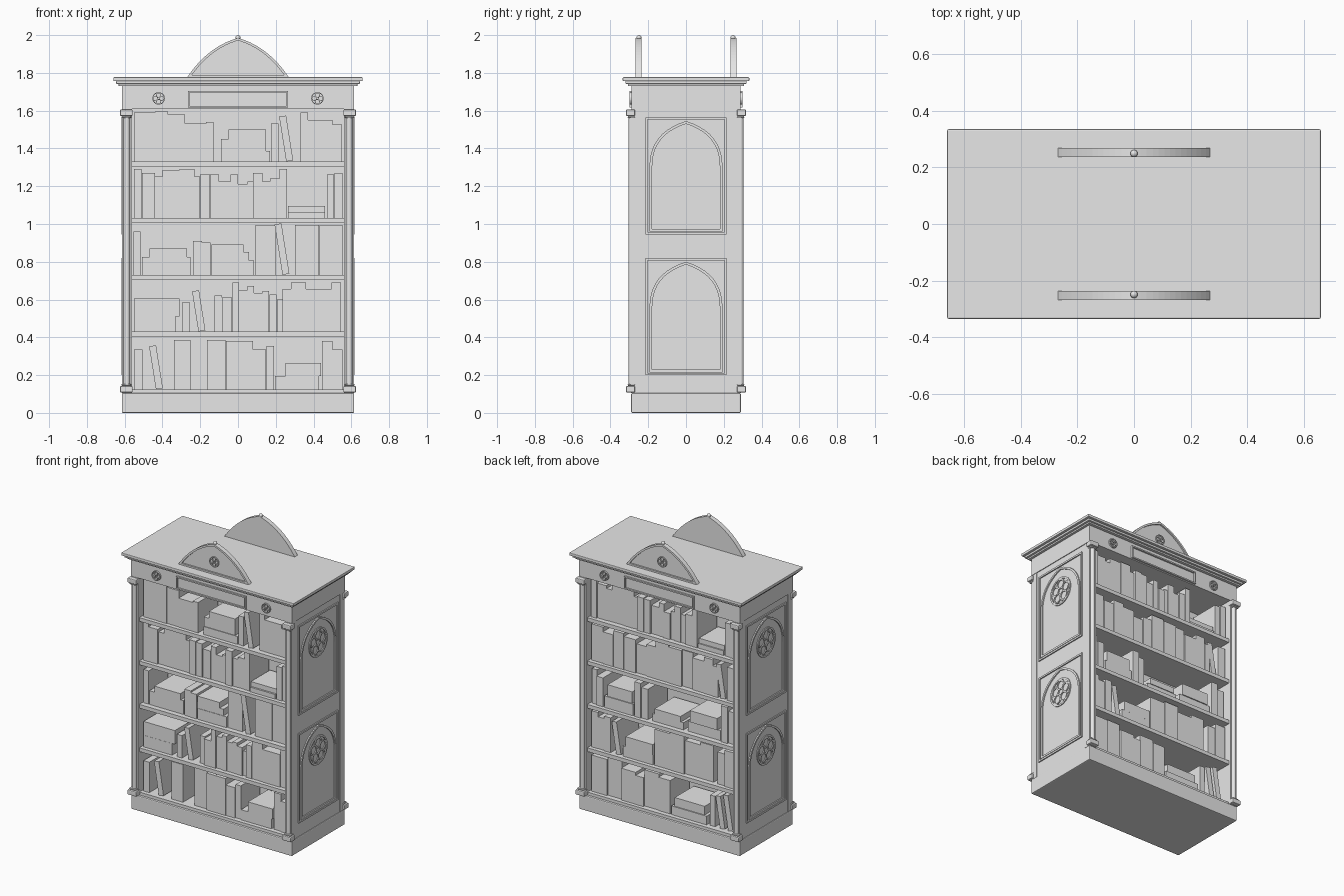
import bpy, bmesh, math, random
from mathutils import Matrix, Vector

if "Cube" in bpy.data.objects:
    bpy.data.objects.remove(bpy.data.objects["Cube"])

random.seed(4)
grey = bpy.data.materials.new("stone_grey")
grey.diffuse_color = (0.8, 0.8, 0.8, 1)
grey.use_nodes = True
grey.node_tree.nodes["Principled BSDF"].inputs["Base Color"].default_value = grey.diffuse_color

FRONT = Matrix.Identity(4)
BACK = Matrix.Rotation(math.pi, 4, 'Z')
RIGHT = Matrix.Rotation(math.pi / 2, 4, 'Z')
LEFT = Matrix.Rotation(-math.pi / 2, 4, 'Z')


def finish(name, bm, turn=FRONT, smooth=False, bevel=0):
    bmesh.ops.recalc_face_normals(bm, faces=bm.faces)
    bm.transform(turn)
    me = bpy.data.meshes.new(name)
    bm.to_mesh(me)
    bm.free()
    me.materials.append(grey)
    ob = bpy.data.objects.new(name, me)
    bpy.context.collection.objects.link(ob)
    if bevel:
        m = ob.modifiers.new("soft_edge", 'BEVEL')
        m.width, m.segments = bevel, 2
    if smooth:
        bpy.ops.object.select_all(action='DESELECT')
        ob.select_set(True)
        bpy.context.view_layer.objects.active = ob
        bpy.ops.object.shade_smooth_by_angle(angle=math.radians(35))
    return ob


def box(bm, x0, x1, y0, y1, z0, z1, tilt=0):
    """Box by its limits; tilt leans it to the left about its lower left corner."""
    size = Matrix.Diagonal((x1 - x0, y1 - y0, z1 - z0, 1))
    mid = Matrix.Translation(((x1 - x0) / 2, (y0 + y1) / 2, (z1 - z0) / 2))
    place = Matrix.Translation((x0, 0, z0)) @ Matrix.Rotation(-tilt, 4, 'Y')
    bmesh.ops.create_cube(bm, size=1, matrix=place @ mid @ size)


def block(name, hx, hy, z0, z1, bevel=0):
    bm = bmesh.new()
    box(bm, -hx, hx, -hy, hy, z0, z1)
    return finish(name, bm, bevel=bevel)


def plate(bm, pts, y0, y1):
    """Outline in x, z extruded from y0 to y1."""
    f = bm.faces.new([bm.verts.new((x, y0, z)) for x, z in pts])
    new = bmesh.ops.extrude_face_region(bm, geom=[f])['geom']
    bmesh.ops.translate(bm, vec=(0, y1 - y0, 0),
                        verts=[v for v in new if isinstance(v, bmesh.types.BMVert)])


def moulding(bm, pts, w, y0, y1):
    """Closed strip of width w inside a counterclockwise outline, y0 in front."""
    p = [Vector(q) for q in pts]
    n = len(p)
    rings = []
    for i in range(n):
        a, b = (p[i] - p[i - 1]).normalized(), (p[(i + 1) % n] - p[i]).normalized()
        na, nb = Vector((-a.y, a.x)), Vector((-b.y, b.x))
        q = p[i] + (na + nb) * w / (1 + na.dot(nb))
        rings.append([bm.verts.new((c.x, y, c.y)) for c, y in
                      ((p[i], y0), (q, y0), (q, y1), (p[i], y1))])
    for i in range(n):
        r, s = rings[i], rings[(i + 1) % n]
        for k in range(4):
            bm.faces.new((r[k], r[(k + 1) % 4], s[(k + 1) % 4], s[k]))


def rect(hx, z0, z1):
    return [(-hx, z0), (hx, z0), (hx, z1), (-hx, z1)]


def circle(x, z, r, n=24):
    return [(x + r * math.cos(i * math.tau / n), z + r * math.sin(i * math.tau / n))
            for i in range(n)]


def arch(hw, spring, cx, cz, apex, steps=10):
    """Right half curve from the springing to the apex, then mirrored."""
    half = []
    for i in range(steps + 1):
        t = i / steps
        half.append(((1 - t) ** 2 * hw + 2 * t * (1 - t) * cx,
                     (1 - t) ** 2 * spring + 2 * t * (1 - t) * cz + t * t * apex))
    return half + [(-x, z) for x, z in half[-2::-1]]


def rosette(bm, x, z, r, petals, y0, y1):
    moulding(bm, circle(x, z, r), r * 0.12, y0, y1)
    for i in range(petals):
        a = math.pi / 2 + i * math.tau / petals
        pr = r * (0.40 if petals == 4 else 0.36)
        moulding(bm, circle(x + r * 0.52 * math.cos(a), z + r * 0.52 * math.sin(a), pr, 14),
                 r * 0.09, y0, y1)


# carcass: plinth, sides, centre panel, shelves, frieze and cornice
block("plinth", 0.615, 0.29, 0, 0.105, 0.006)
block("centre_panel", 0.57, 0.012, 0.105, 1.61)
block("bottom_shelf", 0.565, 0.275, 0.105, 0.125)
for i, z in enumerate((0.405, 0.705, 1.005, 1.305)):
    block(f"shelf_{i + 1}", 0.565, 0.275, z, z + 0.026)
block("frieze", 0.615, 0.288, 1.61, 1.732)
block("cornice_lower", 0.632, 0.308, 1.73, 1.742, 0.003)
block("cornice_middle", 0.645, 0.32, 1.742, 1.757, 0.003)
block("cornice_top", 0.66, 0.335, 1.757, 1.777, 0.004)

for side, turn in (("right", RIGHT), ("left", LEFT)):
    bm = bmesh.new()
    box(bm, -0.285, 0.285, -0.61, -0.562, 0.105, 1.61)
    finish(side + "_side", bm, turn)
    # two pointed arch panels with a round window motif
    for tag, z in (("lower", 0.2), ("upper", 0.945)):
        bm = bmesh.new()
        moulding(bm, rect(0.215, z, z + 0.62), 0.012, -0.618, -0.605)
        outline = [(-0.193, z + 0.015), (0.193, z + 0.015)]
        outline += arch(0.193, z + 0.36, 0.193, z + 0.54, z + 0.6)
        moulding(bm, outline, 0.014, -0.618, -0.605)
        rosette(bm, 0, z + 0.425, 0.1, 5, -0.616, -0.605)
        finish(f"{side}_{tag}_arch_panel", bm, turn)

for side, turn in (("front", FRONT), ("back", BACK)):
    # corner pilasters with round shafts, feet and caps
    for s, tag in ((-1, "left"), (1, "right")):
        bm = bmesh.new()
        a, b = sorted((s * 0.562, s * 0.613))
        box(bm, a, b, -0.29, -0.24, 0.105, 1.61)
        finish(f"{side}_{tag}_pilaster", bm, turn)
        bm = bmesh.new()
        bmesh.ops.create_cone(bm, cap_ends=True, segments=16, radius1=0.017, radius2=0.017,
                              depth=1.45, matrix=Matrix.Translation((s * 0.589, -0.288, 0.857)))
        finish(f"{side}_{tag}_shaft", bm, turn, smooth=True)
        bm = bmesh.new()
        a, b = sorted((s * 0.558, s * 0.625))
        for z in (0.108, 1.572):
            box(bm, a, b, -0.318, -0.27, z, z + 0.034)
        for z in (0.142, 1.56):
            box(bm, a + 0.008, b - 0.008, -0.309, -0.27, z, z + 0.012)
        finish(f"{side}_{tag}_foot_and_cap", bm, turn, bevel=0.006)
    # frieze plaque and small rosettes
    bm = bmesh.new()
    moulding(bm, rect(0.265, 1.617, 1.705), 0.009, -0.3, -0.28)
    for x in (-0.42, 0.42):
        rosette(bm, x, 1.665, 0.033, 4, -0.298, -0.28)
    finish(side + "_frieze_ornament", bm, turn)
    # pediment with raised rim, rosette and ball
    bm = bmesh.new()
    outline = arch(0.27, 1.775, 0.16, 1.94, 1.985, 14)
    plate(bm, outline, -0.257, -0.236)
    moulding(bm, outline, 0.013, -0.268, -0.25)
    rosette(bm, 0, 1.86, 0.036, 4, -0.264, -0.25)
    finish(side + "_pediment", bm, turn)
    bm = bmesh.new()
    bmesh.ops.create_uvsphere(bm, u_segments=16, v_segments=10, radius=0.013,
                              matrix=Matrix.Translation((0, -0.249, 1.987)))
    finish(side + "_finial", bm, turn, smooth=True)


# books, in hundredths: upright (x0, x1, height), lying (x0, x1, z0, z1), leaning (x, height)
def books(name, turn, base, upright, lying=(), leaning=()):
    bm = bmesh.new()
    def add(x0, x1, z0, z1, tilt=0):
        y = -0.252 + random.random() * 0.015
        box(bm, x0 / 100 + 0.0005, x1 / 100 - 0.0005, y, -0.03,
            base + z0 / 100, base + z1 / 100, tilt)
    for x0, x1, h in upright:
        add(x0, x1, 0, h)
    for b in lying:
        add(*b)
    for x, h in leaning:
        add(x, x + 3.8, 0, h, math.radians(9))
    finish(name, bm, turn)


Z = (0.125, 0.431, 0.731, 1.031, 1.331)
second = [(-55, -51, 26), (-51, -44, 24), (-44, -40, 22), (-40, -31, 25.5), (-31, -23, 26),
          (-23, -20, 22), (-20, -15, 23.5), (-15, -10, 23), (-10, -4, 19.5), (-4, 0, 23),
          (0, 5, 18), (5, 8, 19.5), (8, 13, 24), (13, 17, 19.5), (17, 22, 21), (22, 26, 26),
          (47, 51, 23), (51, 55.5, 24)]
second_lying = [(26.5, 46, 0, 3.2), (26.5, 46, 3.2, 6.5)]
books("front_books_5", FRONT, Z[4],
      [(-55, -44, 26), (-44, -37, 26.5), (-37, -28, 25), (-28, -17, 20), (-17, -13, 21),
       (17.5, 21.5, 20), (33, 37, 26), (37, 50, 22), (50, 55, 19.5)],
      [(-9, 17, 0, 5.5), (-9, 15, 5.5, 12), (-5, 15, 12, 17)], [(25.5, 24)])
books("front_books_4", FRONT, Z[3], second, second_lying)
books("front_books_3", FRONT, Z[2],
      [(-55.5, -51.5, 23), (-24, -19, 18), (-19, -14.5, 17), (9, 20, 26), (30, 43, 26.5),
       (43, 55.5, 26.5)],
      [(-51, -25, 0, 9.5), (-47, -27, 9.5, 14), (-14, 8.5, 0, 7.5), (-14, 6, 7.5, 12),
       (-14, 3, 12, 16)], [(23.5, 27)])
books("front_books_2", FRONT, Z[1],
      [(-29.5, -25.5, 15.5), (-12.5, -8.5, 19), (-8.5, -3, 18), (-3, 0.5, 26), (0.5, 5, 22),
       (5, 8.5, 24), (8.5, 13, 20.5), (13, 16.5, 21.5), (16.5, 20.5, 19.5), (20.5, 23.5, 17),
       (23.5, 28, 22.5), (28, 36, 26), (36, 49.5, 22.5), (49.5, 54.5, 26)],
      [(-55, -33, 0, 8), (-55, -31, 8, 17.5)], [(-21, 21.5)])
books("front_books_1", FRONT, Z[0],
      [(-55, -50.5, 21), (-34, -25, 26), (-16.5, -6.5, 26), (-6.5, 0, 25.5), (0, 8, 25.5),
       (8, 15, 21), (15, 19, 23), (44.5, 50, 25.5), (50, 55.5, 21)],
      [(19.5, 43, 0, 7), (25, 44, 7, 14)], [(-43.5, 23)])

books("back_books_5", BACK, Z[4], second, second_lying)
books("back_books_4", BACK, Z[3],
      [(-55, -46, 25), (-46, -38, 22), (-38, -30, 25), (-30, -21, 23), (-21, -13, 20),
       (-13, -6, 22), (-6, 4, 26), (4, 14, 25), (14, 22, 25), (22, 31, 22), (31, 38, 25),
       (38, 42, 21), (49, 55, 23)], (), [(44, 23)])
books("back_books_3", BACK, Z[2],
      [(-55, -51, 24), (-51, -46, 20), (-22, -17, 24), (-17, -12, 21), (44, 49, 25),
       (49, 55, 22)],
      [(-45, -23, 0, 8), (-43, -24, 8, 16), (-9, 15, 0, 5), (-7, 13, 5, 9), (18, 43, 0, 7),
       (20, 41, 7, 15)])
books("back_books_2", BACK, Z[1],
      [(-55, -50, 25), (-50, -45, 22), (-45, -40, 24), (-7, 5, 25), (5, 16, 26), (16, 28, 23),
       (28, 38, 25), (41, 47, 22), (47, 55, 25)],
      [(-31, -8, 0, 7), (-29, -8, 7, 14)], [(-36, 22)])
books("back_books_1", BACK, Z[0],
      [(-55, -43, 25), (-43, -32, 26), (-32, -21, 22), (-21, -15, 20), (-15, -4, 25),
       (-4, 5, 23), (35, 39, 21)],
      [(6, 33, 0, 6), (8, 31, 6, 12)], [(43, 22), (49, 24)])
